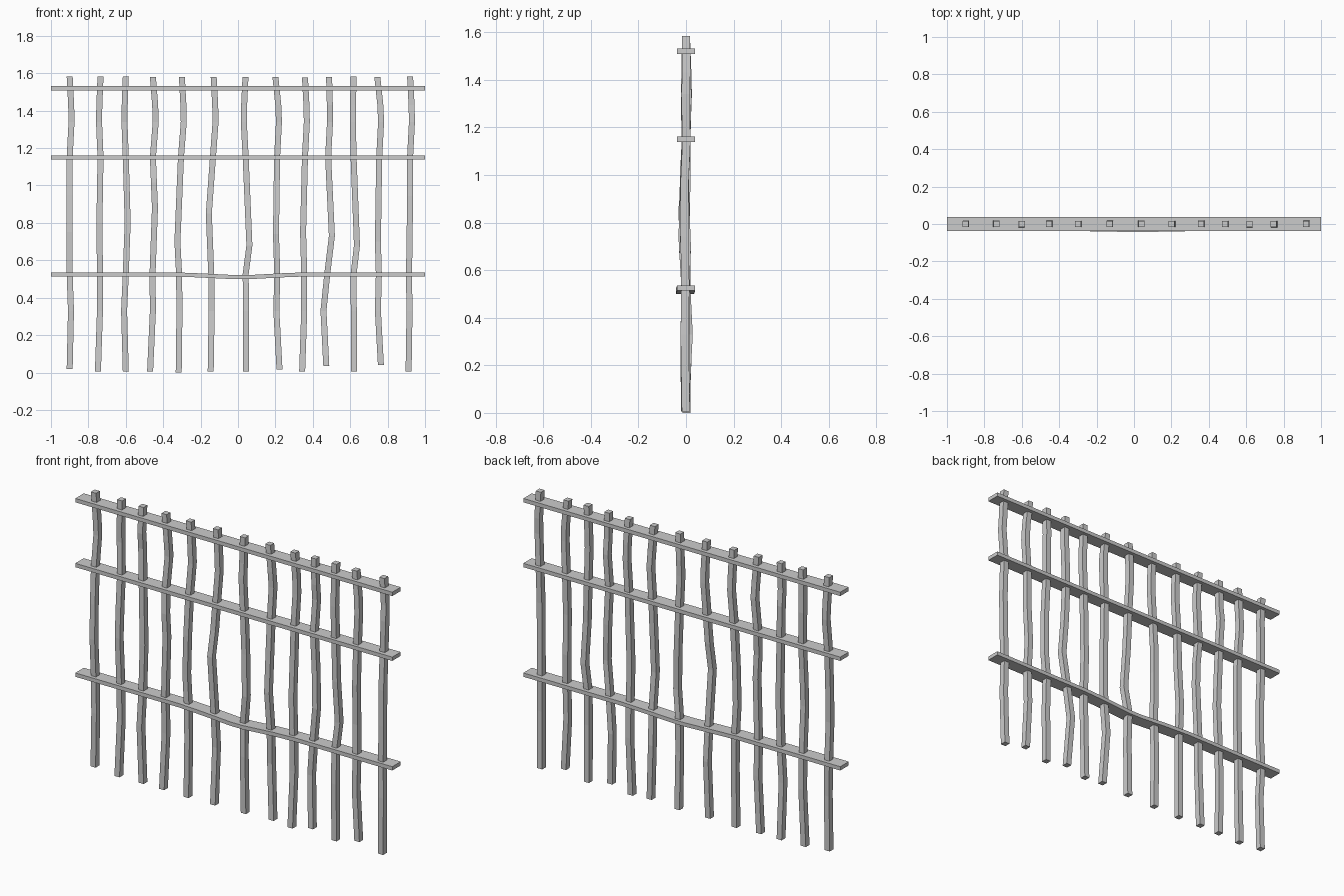
import bpy, bmesh, random
from mathutils import Vector

random.seed(4)


def sweep(name, path, across, side, half_a, half_b):
    """Rectangular section swept along a path, capped at both ends."""
    bm = bmesh.new()
    rings = []
    for p in path:
        rings.append([bm.verts.new(Vector(p) + across * a * half_a + side * b * half_b)
                      for a, b in ((-1, -1), (1, -1), (1, 1), (-1, 1))])
    for r, s in zip(rings, rings[1:]):
        for i in range(4):
            j = (i + 1) % 4
            bm.faces.new((r[i], r[j], s[j], s[i]))
    bm.faces.new(rings[0])
    bm.faces.new(rings[-1])
    bmesh.ops.recalc_face_normals(bm, faces=bm.faces)
    mesh = bpy.data.meshes.new(name)
    bm.to_mesh(mesh)
    bm.free()
    ob = bpy.data.objects.new(name, mesh)
    bpy.context.collection.objects.link(ob)


X, Y, Z = Vector((1, 0, 0)), Vector((0, 1, 0)), Vector((0, 0, 1))

# Bent vertical bars: top x, bends (upper, middle rail, belly, lower rail, shin), foot, then foot z
bars = [
    (-.90, .010, .000, .000, .000, .007, .000, .02),
    (-.735, -.008, .000, -.006, -.003, -.003, -.014, .005),
    (-.60, -.007, .000, .010, .000, -.009, .000, .005),
    (-.455, .015, .000, .011, -.002, .000, -.015, .005),
    (-.30, .010, -.005, -.024, -.015, -.013, -.017, 0),
    (-.13, .010, -.004, -.026, -.013, -.011, -.016, .005),
    (.04, -.009, .001, .021, .001, .003, .004, .005),
    (.20, .019, .009, .003, .010, .005, .022, .015),
    (.358, .010, .000, -.010, -.004, -.004, -.015, .005),
    (.487, .005, -.005, .015, -.010, -.030, -.015, .035),
    (.618, -.004, .000, .018, .000, .001, .001, .005),
    (.745, .020, .010, .003, .008, .003, .019, .04),
    (.92, .010, .000, -.002, -.006, -.003, -.008, .005),
]
bellies = [.75, .80, .80, .88, .70, .85, .68, .74, .75, .73, .68, .70, .74]
for n, (x, up, mid, belly, low, shin, foot, z0) in enumerate(bars):
    jit = lambda a, b: random.uniform(a, b)
    path = [
        (x + foot, jit(-.006, .002), z0),
        (x + shin, jit(-.009, .012), .33),
        (x + low, jit(-.003, .003), .525),
        (x + belly, jit(-.016, .004), bellies[n]),
        (x + mid * .5 + belly * .5, jit(-.010, .002), (bellies[n] + 1.15) / 2),
        (x + mid, jit(-.002, .002), 1.15),
        (x + up, jit(-.005, .009), 1.34),
        (x + up * .8, jit(-.003, .006), 1.43),
        (x, 0, 1.58 + jit(-.002, .005)),
    ]
    sweep(f"bar_{n + 1}", path, X, Y, .016, .017)

# Straight upper cross rails
for name, z in (("top_rail", 1.52), ("middle_rail", 1.15)):
    sweep(name, [(-1, 0, z), (1, 0, z)], Y, Z, .038, .011)

# Lower rail, bent down and slightly forward in the middle
sag = [(-1, 0, .525), (-.35, 0, .525), (-.2, -.001, .519), (-.02, -.005, .51),
       (.06, -.005, .51), (.24, -.001, .52), (.38, 0, .525), (1, 0, .525)]
sweep("lower_rail", sag, Y, Z, .038, .011)
